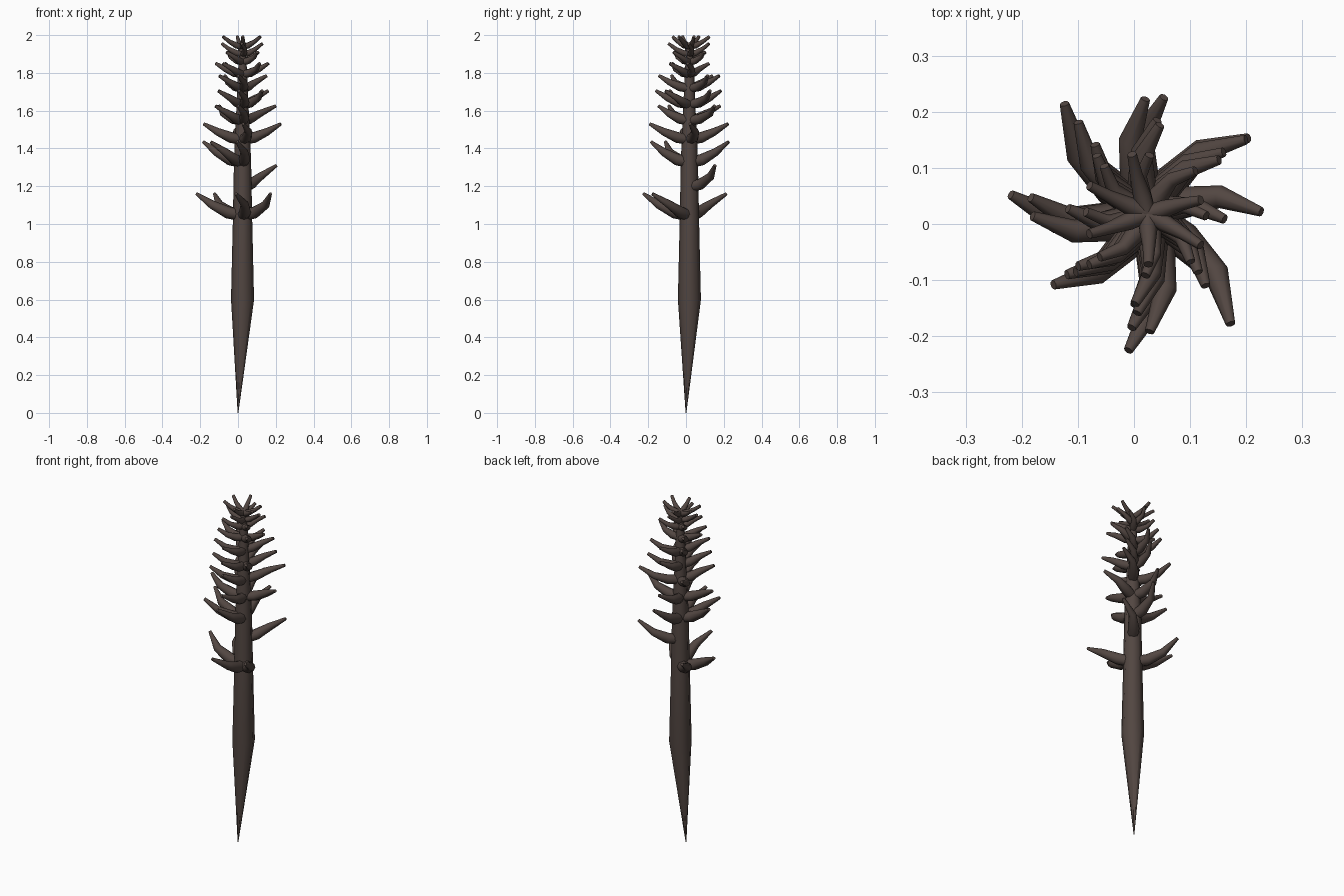
import bpy, bmesh, math
from mathutils import Vector

if "Cube" in bpy.data.objects:
    bpy.data.objects.remove(bpy.data.objects["Cube"])

bark = bpy.data.materials.new("dark_bark")
bark.diffuse_color = (0.085, 0.062, 0.054, 1)
bark.use_nodes = True
bark.node_tree.nodes["Principled BSDF"].inputs["Base Color"].default_value = bark.diffuse_color
HUB = Vector((0.024, 0.018, 0))


def tube(bm, path, radii, sides):
    """Sweep a polygon ring along a path with varying radius."""
    rings = []
    for i, p in enumerate(path):
        t = (path[min(i + 1, len(path) - 1)] - path[max(i - 1, 0)]).normalized()
        u = Vector((-t.y, t.x, 0)) if t.xy.length > 0.15 else Vector((1, 0, 0))
        u = (u - t * u.dot(t)).normalized()
        v = t.cross(u)
        rings.append([bm.verts.new(p + radii[i] * (
            u * math.cos(math.tau * k / sides) + v * math.sin(math.tau * k / sides)))
            for k in range(sides)])
    for a, b in zip(rings, rings[1:]):
        for k in range(sides):
            n = (k + 1) % sides
            bm.faces.new((a[k], a[n], b[n], b[k]))
    bm.faces.new(rings[0][::-1])
    bm.faces.new(rings[-1])


def finish(bm, name):
    bmesh.ops.recalc_face_normals(bm, faces=bm.faces)
    me = bpy.data.meshes.new(name)
    bm.to_mesh(me)
    bm.free()
    ob = bpy.data.objects.new(name, me)
    bpy.context.collection.objects.link(ob)
    me.materials.append(bark)
    bpy.ops.object.select_all(action='DESELECT')
    ob.select_set(True)
    bpy.context.view_layer.objects.active = ob
    bpy.ops.object.shade_smooth_by_angle(angle=math.radians(50))


# Trunk: pointed foot, widest at 0.6, thin at the crown
trunk = [(0, 0.002), (0.6, 0.061), (1.03, 0.051), (1.3, 0.046), (1.45, 0.041),
         (1.6, 0.033), (1.8, 0.025), (1.95, 0.013)]
bm = bmesh.new()
tube(bm, [Vector((0, 0, 0))] + [HUB + Vector((0, 0, z)) for z, r in trunk[1:]],
     [r for z, r in trunk], 8)
finish(bm, "trunk")

# Branch tiers: root height, tip height, root radius, turn in degrees,
# and for each branch its compass step of 45 degrees and its reach
tiers = [
    (1.05, 1.16, 0.038, 0, {4: .246, 3: .246, 7: .246, 6: .246}),
    (1.20, 1.31, 0.036, 0, {1: .225}),
    (1.33, 1.435, 0.036, 0, {4: .210, 2: .210, 6: .205, 5: .210}),
    (1.45, 1.53, 0.034, 9, {0: .203, 4: .205, 2: .205, 6: .210}),
    (1.55, 1.625, 0.032, 0, {1: .220, 3: .205, 5: .180, 6: .165}),
    (1.635, 1.705, 0.030, 2, {1: .175, 2: .168, 5: .165, 6: .178, 7: .165}),
    (1.72, 1.785, 0.028, 0, {1: .160, 2: .160, 3: .155, 5: .155, 6: .162}),
    (1.795, 1.85, 0.026, 4, {0: .138, 3: .138, 4: .142, 5: .138, 7: .138}),
    (1.86, 1.91, 0.022, 5, {1: .115, 3: .115, 5: .115, 7: .115}),
    (1.90, 1.955, 0.019, 6, {0: .105, 2: .105, 4: .110, 6: .110}),
    (1.94, 1.992, 0.019, 0, {.5: .098, 2.5: .11, 3.6: .115, 4.6: .11, 6.2: .09, 7.5: .11}),
]
for i, (z0, z1, r, turn, branches) in enumerate(tiers):
    bm = bmesh.new()
    twist = 0.25 if i < 10 else 0.03
    for step, reach in branches.items():
        tip = math.radians(turn - 8 + 45 * step)
        # Each branch rises and sweeps clockwise as it leaves the trunk
        path = [HUB + Vector((reach * f * math.cos(tip + twist * w),
                              reach * f * math.sin(tip + twist * w),
                              z0 + (z1 - z0) * h))
                for f, w, h in ((0, 1, -0.05), (0.32, 1.2, 0.1), (0.66, 0.85, 0.48), (1, 0, 1))]
        tube(bm, path, [r * 0.8, r * 0.85, r * 0.6, 0.0085], 8)
    finish(bm, f"branch_tier_{i + 1}")
